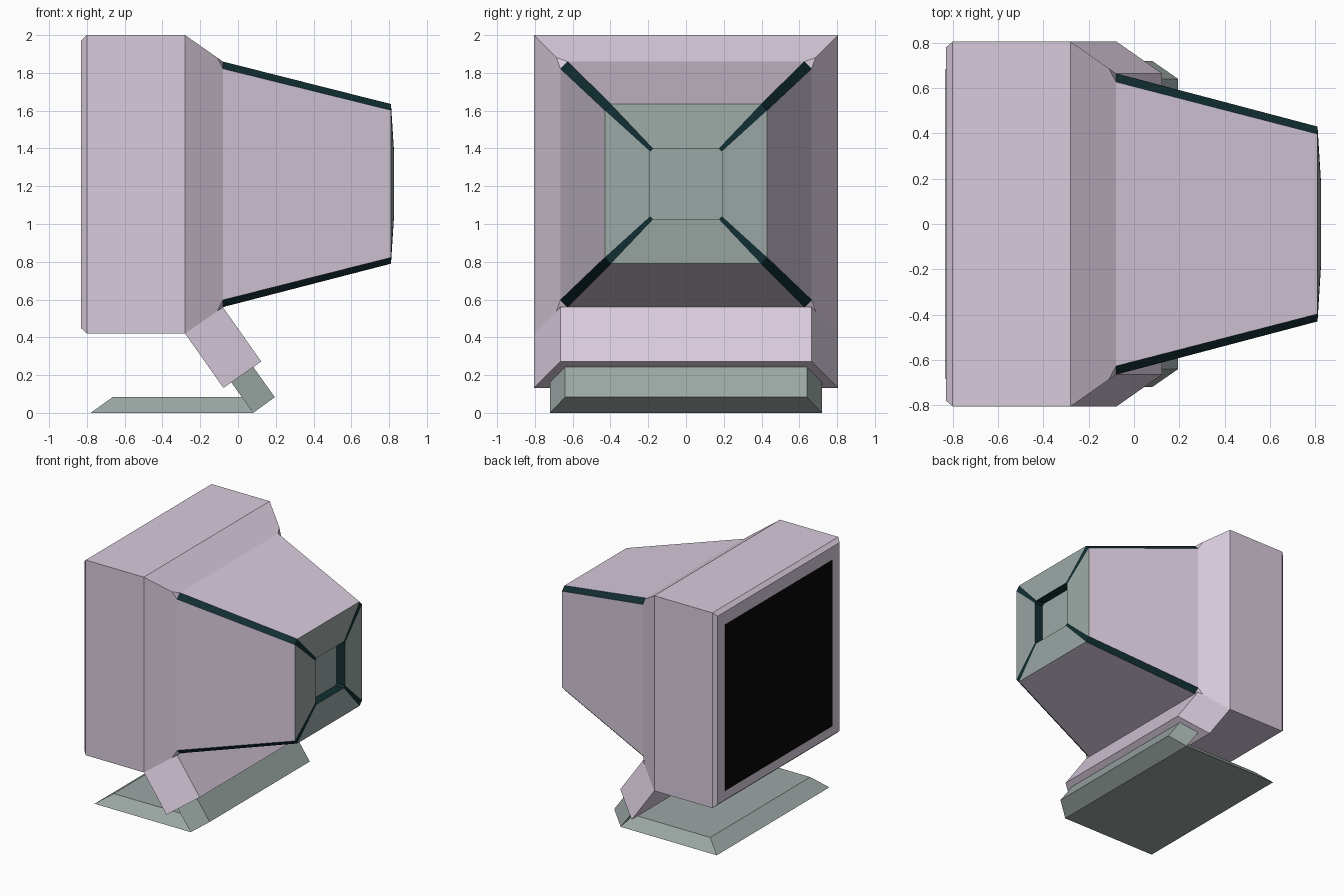
import bpy, bmesh
from mathutils import Vector

if "Cube" in bpy.data.objects:
    bpy.data.objects.remove(bpy.data.objects["Cube"])


def material(name, rgb):
    m = bpy.data.materials.new(name)
    m.diffuse_color = (*rgb, 1)
    m.use_nodes = True
    m.node_tree.nodes["Principled BSDF"].inputs["Base Color"].default_value = m.diffuse_color
    return m


MAUVE = material("mauve_plastic", (0.69, 0.60, 0.72))
GREEN = material("grey_green_plastic", (0.33, 0.39, 0.375))
TEAL = material("dark_teal_trim", (0.006, 0.028, 0.033))
BLACK = material("screen_black", (0.002, 0.002, 0.002))


def loft(name, loops, mats, bands=None):
    """Skin equal-length loops; bands gives (even side, odd side) material slots."""
    bm = bmesh.new()
    rings = [[bm.verts.new(p) for p in loop] for loop in loops]
    n = len(loops[0])
    bm.faces.new(rings[0])
    cap = bm.faces.new(rings[-1])
    cap.material_index = bands[-1][0] if bands else 0
    for k, (a, b) in enumerate(zip(rings, rings[1:])):
        for i in range(n):
            j = (i + 1) % n
            f = bm.faces.new((a[i], a[j], b[j], b[i]))
            f.material_index = bands[k][i % 2] if bands else 0
    bmesh.ops.remove_doubles(bm, verts=bm.verts, dist=1e-5)
    bmesh.ops.recalc_face_normals(bm, faces=bm.faces)
    me = bpy.data.meshes.new(name)
    bm.to_mesh(me)
    bm.free()
    for m in mats:
        me.materials.append(m)
    ob = bpy.data.objects.new(name, me)
    bpy.context.collection.objects.link(ob)
    return ob


def section(x, w, z0, z1, c=0.0):
    """Rectangle across x with corners chamfered by c (odd sides are chamfers)."""
    return [(x, -w + c, z0), (x, w - c, z0), (x, w, z0 + c), (x, w, z1 - c),
            (x, w - c, z1), (x, -w + c, z1), (x, -w, z1 - c), (x, -w, z0 + c)]


def trapezoid(low, high, w_low, w_high, shift=(0, 0)):
    """Sloping four-sided face between two (x, z) points, moved by shift."""
    (xa, za), (xb, zb), (dx, dz) = low, high, shift
    return [(xa + dx, -w_low, za + dz), (xa + dx, w_low, za + dz),
            (xb + dx, w_high, zb + dz), (xb + dx, -w_high, zb + dz)]


# Casing: bezel, box, shoulder, tapered tube housing, shallow back with a recess
loft("monitor_casing", [
    section(-0.83, 0.78, 0.448, 1.972),
    section(-0.80, 0.805, 0.42, 2.0),
    section(-0.28, 0.805, 0.42, 2.0),
    section(-0.11, 0.686, 0.539, 1.881),
    section(-0.08, 0.665, 0.56, 1.86, 0.038),
    section(0.81, 0.43, 0.79, 1.635, 0.033),
    section(0.825, 0.19, 1.025, 1.40, 0.016),
    section(0.75, 0.19, 1.025, 1.40, 0.016),
], [MAUVE, GREEN, TEAL],
    [(0, 0), (0, 0), (0, 0), (0, 0), (0, 2), (1, 2), (2, 2), (1, 1)])

# Screen: thin panel on the bezel face
bpy.ops.mesh.primitive_cube_add(size=1, location=(-0.829, 0, 1.195))
screen = bpy.context.object
screen.name = "screen"
screen.scale = (0.006, 1.37, 1.345)
screen.data.materials.append(BLACK)

# Neck: pushed out of the lower shoulder face
neck = ((-0.28, 0.42), (-0.08, 0.56), 0.805, 0.665)
loft("neck", [trapezoid(*neck), trapezoid(*neck, (0.203, -0.288))], [MAUVE])

# Post and foot share one trapezoid, swept up to the neck and forward along the floor
heel = ((0.08, 0.0), (0.195, 0.083), 0.72, 0.64)
loft("stand_post", [trapezoid(*heel), trapezoid(*heel, (-0.115, 0.161))], [GREEN])
loft("stand_foot", [trapezoid(*heel), trapezoid(*heel, (-0.86, 0))], [GREEN])
